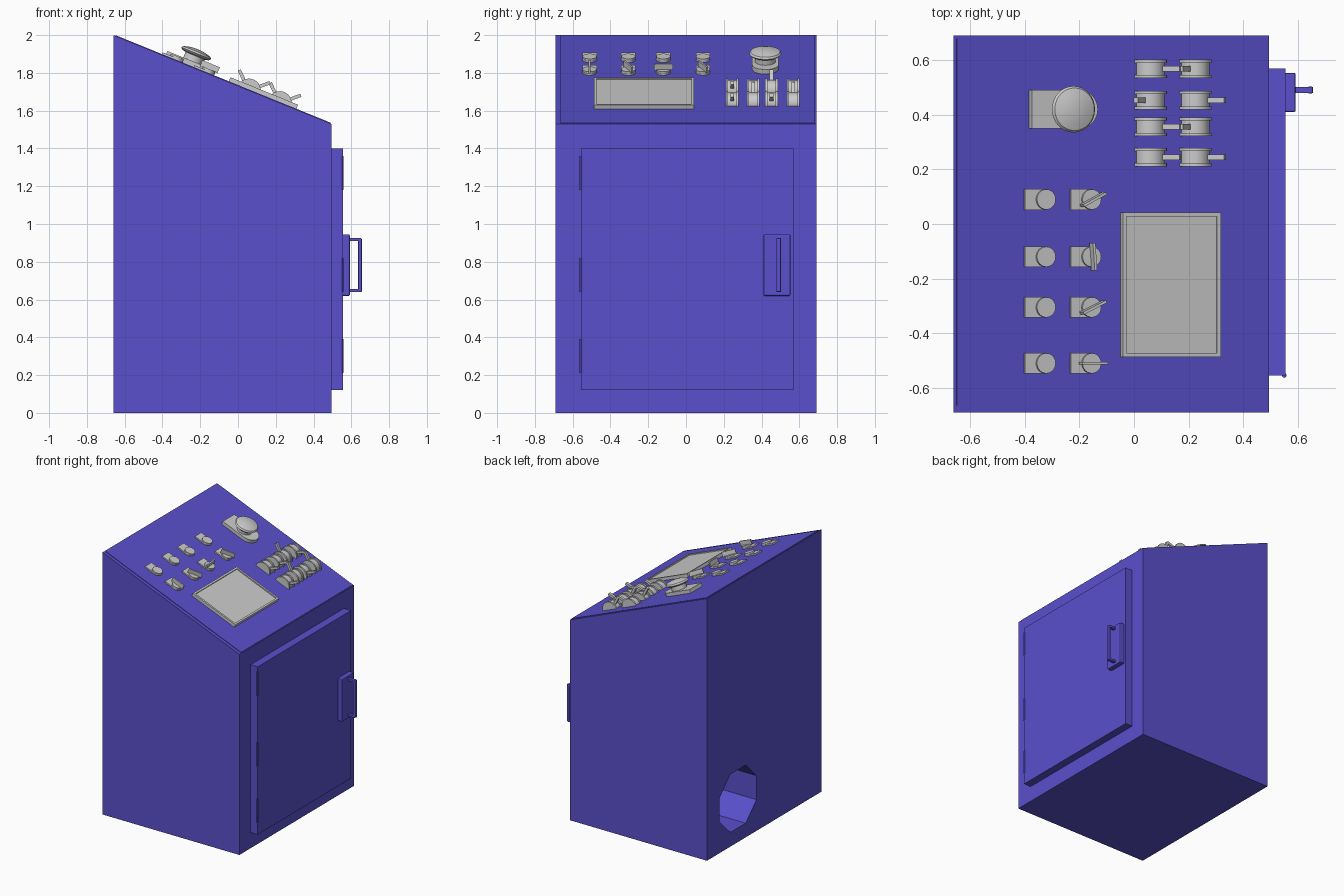
import bpy, bmesh
from math import sin, cos, pi, radians, atan2
from mathutils import Matrix, Vector

if "Cube" in bpy.data.objects:
    bpy.data.objects.remove(bpy.data.objects["Cube"])

blue = bpy.data.materials.new("blue_paint")
blue.diffuse_color = (0.1, 0.08, 0.6, 1)
blue.use_nodes = True
blue.node_tree.nodes["Principled BSDF"].inputs["Base Color"].default_value = blue.diffuse_color

# Frame of the sloped top: u runs down the slope, v along y, w along the normal
SLOPE = atan2(0.47, 1.155)
K = 1 / cos(SLOPE)
PANEL = Matrix.Translation((0, 0, 2 - 0.66 * 0.47 / 1.155)) @ Matrix.Rotation(SLOPE, 4, 'Y')
ID = Matrix.Identity(4)


def finish(name, bm, M, mat=None, smooth=False):
    bmesh.ops.recalc_face_normals(bm, faces=bm.faces)
    me = bpy.data.meshes.new(name)
    bm.to_mesh(me)
    bm.free()
    ob = bpy.data.objects.new(name, me)
    ob.matrix_world = M
    bpy.context.collection.objects.link(ob)
    if mat:
        me.materials.append(mat)
    if smooth:
        bpy.ops.object.select_all(action='DESELECT')
        ob.select_set(True)
        bpy.context.view_layer.objects.active = ob
        bpy.ops.object.shade_smooth_by_angle(angle=radians(35))
    return ob


def prism(name, pts, depth, M=ID, mat=None, smooth=False):
    """Extrude a 3D outline along a vector."""
    bm = bmesh.new()
    f = bm.faces.new([bm.verts.new(p) for p in pts])
    r = bmesh.ops.extrude_face_region(bm, geom=[f])
    bmesh.ops.translate(bm, vec=Vector(depth),
                        verts=[v for v in r['geom'] if isinstance(v, bmesh.types.BMVert)])
    return finish(name, bm, M, mat, smooth)


def box(name, lo, hi, M=ID, mat=None, bevel=0):
    lo, hi = Vector(lo), Vector(hi)
    bm = bmesh.new()
    bmesh.ops.create_cube(bm, size=1)
    bmesh.ops.scale(bm, vec=hi - lo, verts=bm.verts)
    bmesh.ops.translate(bm, vec=(lo + hi) / 2, verts=bm.verts)
    if bevel:
        bmesh.ops.bevel(bm, geom=bm.edges[:], offset=bevel, segments=2, profile=0.5, affect='EDGES')
    return finish(name, bm, M, mat)


def lathe(name, profile, M, steps=32):
    bm = bmesh.new()
    vs = [bm.verts.new((r, 0, z)) for r, z in profile]
    es = [bm.edges.new(e) for e in zip(vs, vs[1:])]
    bmesh.ops.spin(bm, geom=vs + es, cent=(0, 0, 0), axis=(0, 0, 1), angle=2 * pi, steps=steps)
    bmesh.ops.remove_doubles(bm, verts=bm.verts, dist=1e-5)
    return finish(name, bm, M, None, True)


def bullet(name, rear, cu, cv, r, h):
    """Tag-shaped plate: square at the rear, round at the front."""
    pts = [(rear, cv - r, 0)]
    pts += [(cu + r * sin(a), cv - r * cos(a), 0) for a in [pi * i / 16 for i in range(17)]]
    pts += [(rear, cv + r, 0)]
    return prism(name, pts, (0, 0, h), PANEL, None, True)


# Cabinet with sloped top
body = prism("cabinet_body", [(-.66, -.69, 0), (.495, -.69, 0), (.495, -.69, 1.53), (-.66, -.69, 2)],
             (0, 1.38, 0), ID, blue)

# Octagonal cable opening in the back wall
hole = prism("cable_hole_cutter",
             [(-.7, .315 + .24 * cos(a), .33 + .24 * sin(a)) for a in [pi / 8 + pi / 4 * i for i in range(8)]],
             (.6, 0, 0), ID, blue)
hole.hide_render = True
hole.display_type = 'WIRE'
mod = body.modifiers.new("cable_hole", 'BOOLEAN')
mod.operation = 'DIFFERENCE'
mod.object = hole
mod.solver = 'EXACT'
bpy.context.view_layer.objects.active = body
bpy.ops.object.modifier_apply(modifier=mod.name)
bpy.data.objects.remove(hole)

# Control panel sheet on the slope
box("control_panel", (-.65 * K, -.665, -.01), (.49 * K, .68, .004), PANEL, blue)

# Door, hinges and handle
box("door", (.49, -.555, .12), (.555, .57, 1.4), ID, blue)
for z in (.3, .73, 1.27):
    ring = [(.55 + .009 * cos(a), -.554 + .009 * sin(a), z - .09) for a in [pi / 4 * i for i in range(8)]]
    prism("door_hinge", ring, (0, 0, .18), ID, blue, True)
box("handle_plate", (.55, .41, .62), (.592, .553, .945), ID, blue, .006)
box("handle_grip", (.635, .478, .64), (.656, .503, .925), ID, blue, .006)
for z in (.64, .91):
    box("handle_arm", (.585, .479, z), (.65, .502, z + .015), ID, blue)

# Display: shallow tray frame with a recessed screen
u0, u1, v0, v1 = -.054, .332, -.487, .042
box("screen", (u0 + .01, v0 + .01, 0), (u1 - .01, v1 - .01, .019), PANEL)
for v in (v0, v1 - .014):
    box("screen_frame_side", (u0, v, 0), (u1, v + .014, .027), PANEL)
for u in (u0, u1 - .014):
    box("screen_frame_end", (u, v0 + .014, 0), (u + .014, v1 - .014, .027), PANEL)

# Buttons (upper row) and rotary selectors (lower row)
for y, turn in ((.09, 27), (-.12, 94), (-.305, 25), (-.51, 0)):
    for rear, cu, kind in ((-.437, -.356, "button"), (-.255, -.176, "selector")):
        bullet(kind + "_plate", rear, cu, y, .038, .014)
        M = PANEL @ Matrix.Translation((cu, y, 0))
        lathe(kind + "_cap", [(.037, 0), (.037, .024), (0, .024)], M, 24)
        if kind == "selector":
            box("selector_blade", (-.05, -.005, .02), (.05, .005, .055),
                M @ Matrix.Rotation(radians(turn), 4, 'Z'))

# Emergency mushroom button
bullet("stop_plate", -.385 * K, -.225, .42, .07, .03)
lathe("stop_button", [(.055, .02), (.055, .062), (.075, .066), (.085, .076), (.078, .086),
                      (.05, .094), (.025, .098), (0, .099)], PANEL @ Matrix.Translation((-.27, .42, 0)))

# Lever switches: half-drum housings with cheeks, levers tipped up or down
half = [pi * i / 16 for i in range(17)]
for y, tips in ((.568, (1, -1)), (.453, (-1, 1)), (.356, (1, -1)), (.245, (1, 1))):
    for x, tip in zip((.058, .222), tips):
        M = PANEL @ Matrix.Translation((x * K, y, 0))
        prism("lever_drum", [(.054 * cos(a), -.022, .054 * sin(a)) for a in half], (0, .044, 0), M, None, True)
        for s in (-.034, .022):
            prism("lever_cheek", [(.062 * cos(a), s, .062 * sin(a)) for a in half], (0, .012, 0), M, None, True)
        box("lever", (-.009, -.01, .02), (.009, .01, .118), M @ Matrix.Rotation(radians(48 * tip), 4, 'Y'))
